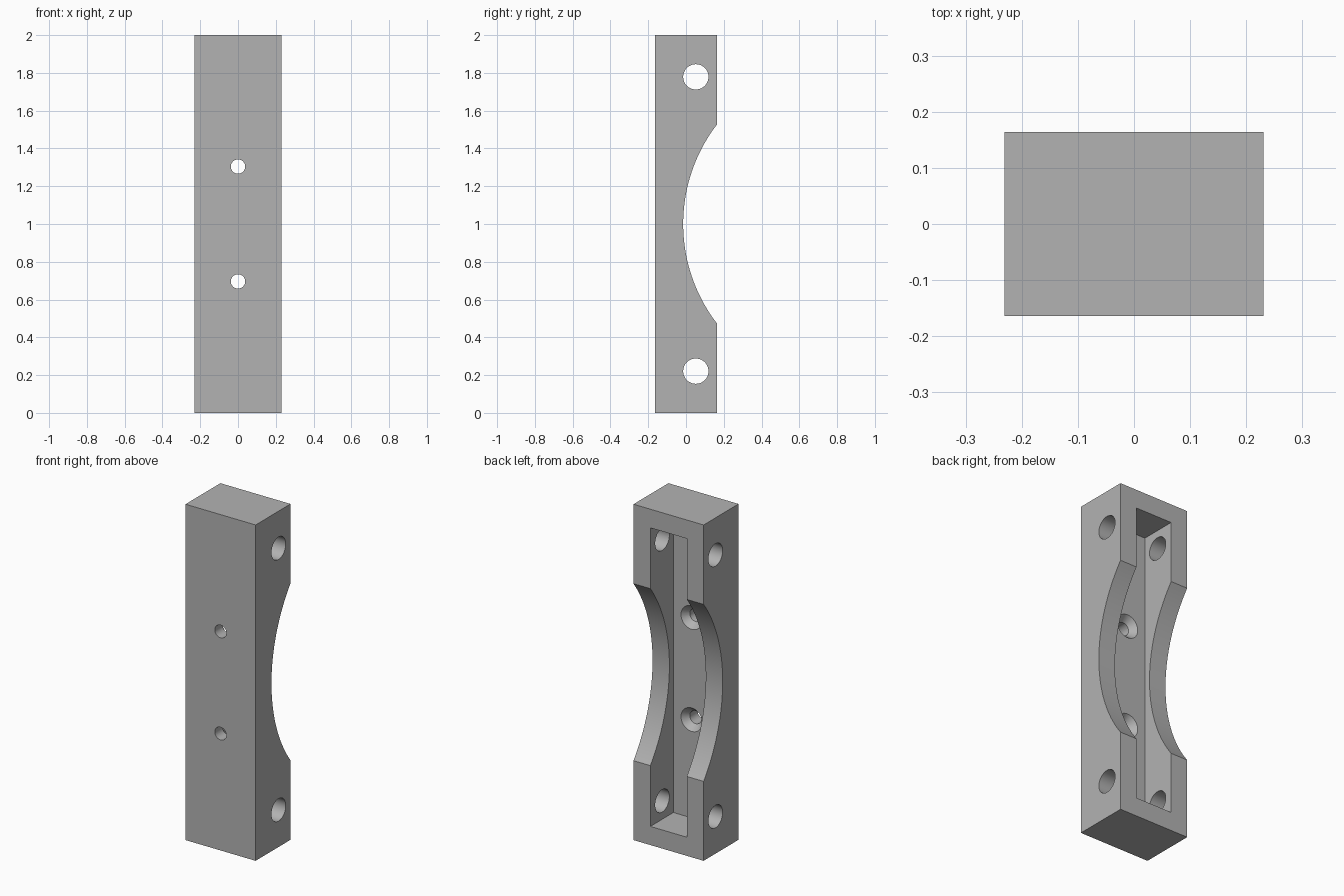
import bpy, bmesh, math
from mathutils import Matrix

if "Cube" in bpy.data.objects:
    bpy.data.objects.remove(bpy.data.objects["Cube"], do_unlink=True)

HALF_X, HALF_Y, HEIGHT = 0.231, 0.164, 2.0
WALL = 0.111
MID = HEIGHT / 2
FLOOR_Y = -HALF_Y + WALL

grey = bpy.data.materials.new("plain grey")
grey.use_nodes = True
COLOUR = (0.45, 0.45, 0.45, 1)
grey.diffuse_color = COLOUR
grey.node_tree.nodes["Principled BSDF"].inputs["Base Color"].default_value = COLOUR


def make_object(name, bm):
    bmesh.ops.recalc_face_normals(bm, faces=bm.faces)
    mesh = bpy.data.meshes.new(name)
    bm.to_mesh(mesh)
    bm.free()
    mesh.materials.append(grey)
    obj = bpy.data.objects.new(name, mesh)
    bpy.context.collection.objects.link(obj)
    return obj


def extrude_profile(name, points, half_width):
    """Extrude a (y, z) outline along x."""
    bm = bmesh.new()
    face = bm.faces.new([bm.verts.new((-half_width, y, z)) for y, z in points])
    ext = bmesh.ops.extrude_face_region(bm, geom=[face])["geom"]
    verts = [v for v in ext if isinstance(v, bmesh.types.BMVert)]
    bmesh.ops.translate(bm, verts=verts, vec=(2 * half_width, 0, 0))
    return make_object(name, bm)


def round_cutter(name, r1, r2, depth, centre, axis):
    """Cylinder or cone along x or y."""
    turn = Matrix.Rotation(math.pi / 2, 4, "Y" if axis == "x" else "X")
    bm = bmesh.new()
    bmesh.ops.create_cone(bm, cap_ends=True, segments=48, radius1=r1, radius2=r2,
                          depth=depth, matrix=Matrix.Translation(centre) @ turn)
    return make_object(name, bm)


# Block outline with the shallow arc scooped out of the back
ARC_BOTTOM, ARC_HALF = -0.015, 0.527
sag = HALF_Y - ARC_BOTTOM
radius = (ARC_HALF ** 2 + sag ** 2) / (2 * sag)
sweep = math.asin(ARC_HALF / radius)
outline = [(HALF_Y, 0), (-HALF_Y, 0), (-HALF_Y, HEIGHT), (HALF_Y, HEIGHT)]
STEPS = 48
for i in range(STEPS + 1):
    a = sweep * (1 - 2 * i / STEPS)
    outline.append((ARC_BOTTOM + radius * (1 - math.cos(a)), MID + radius * math.sin(a)))
block = extrude_profile("bracket_block", outline, HALF_X)

# Long pocket open to the back
low, high = WALL, HEIGHT - WALL
cutters = [extrude_profile("pocket_cutter",
                           [(FLOOR_Y, low), (1, low), (1, high), (FLOOR_Y, high)],
                           HALF_X - WALL)]

# Cross holes near the ends, and countersunk screw holes through the floor
SCREW_R, SINK_R, SINK_DEPTH, OVER = 0.038, 0.07, 0.037, 0.004
for side in (-1, 1):
    cutters.append(round_cutter("cross_hole_cutter", 0.067, 0.067, 1,
                                (0, 0.052, MID + side * 0.779), "x"))
    z = MID + side * 0.304
    cutters.append(round_cutter("screw_hole_cutter", SCREW_R, SCREW_R, 0.3,
                                (0, -0.16, z), "y"))
    # The wide end faces the pocket and stands slightly proud of its floor
    slope = (SINK_R - SCREW_R) / SINK_DEPTH
    cutters.append(round_cutter("countersink_cutter", SCREW_R - OVER * slope,
                                SINK_R + OVER * slope, SINK_DEPTH + 2 * OVER,
                                (0, FLOOR_Y - SINK_DEPTH / 2, z), "y"))
    if cutters[-1].data.vertices:
        # Make sure the cone opens towards +y
        me = cutters[-1].data
        wide = max(me.vertices, key=lambda v: (v.co.z - z) ** 2 + v.co.x ** 2)
        centre_y = FLOOR_Y - SINK_DEPTH / 2
        if wide.co.y < centre_y:
            me.transform(Matrix.Translation((0, 2 * centre_y, 0)) @ Matrix.Scale(-1, 4, (0, 1, 0)))
            me.flip_normals()

# Cut everything, then bake the result and drop the helpers
for cutter in cutters:
    cutter.hide_render = True
    mod = block.modifiers.new(cutter.name, "BOOLEAN")
    mod.operation = "DIFFERENCE"
    mod.solver = "EXACT"
    mod.object = cutter
bpy.context.view_layer.update()
baked = bpy.data.meshes.new_from_object(
    block.evaluated_get(bpy.context.evaluated_depsgraph_get()))
block.modifiers.clear()
block.data = baked
for cutter in cutters:
    bpy.data.objects.remove(cutter, do_unlink=True)

# Smooth the curved walls while keeping edges sharp
bpy.ops.object.select_all(action="DESELECT")
block.select_set(True)
bpy.context.view_layer.objects.active = block
bpy.ops.object.shade_smooth_by_angle(angle=math.radians(25))
